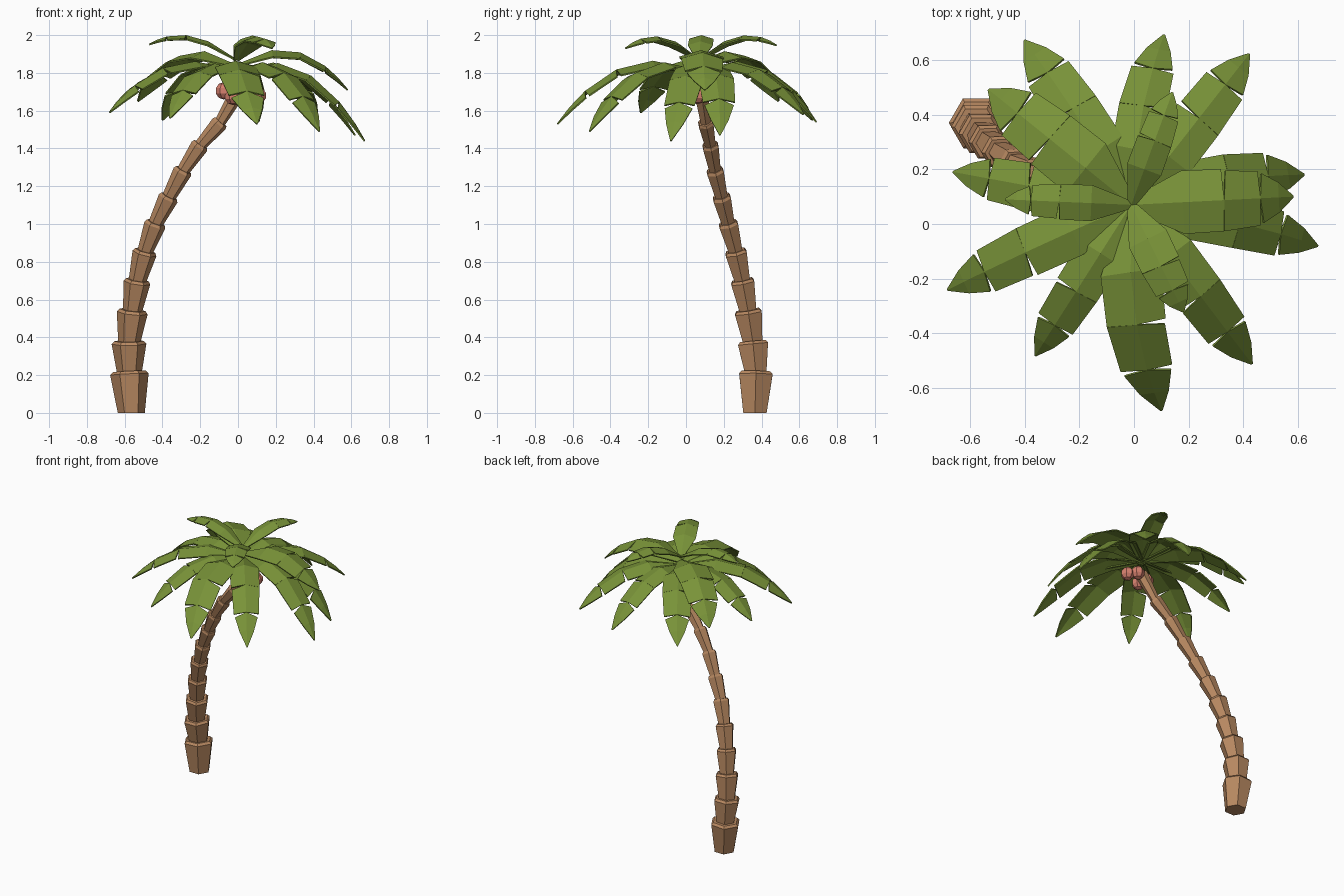
import bpy, bmesh, math
from mathutils import Vector

if "Cube" in bpy.data.objects:
    bpy.data.objects.remove(bpy.data.objects["Cube"])


def material(name, rgb):
    m = bpy.data.materials.new(name)
    m.diffuse_color = (*rgb, 1)
    m.use_nodes = True
    m.node_tree.nodes["Principled BSDF"].inputs["Base Color"].default_value = m.diffuse_color
    return m


GREEN = material("leaf_green", (0.19, 0.29, 0.04))
BARK = material("bark_brown", (0.48, 0.25, 0.12))
NUT = material("nut_red", (0.68, 0.22, 0.16))


def finish(bm, name, mat):
    me = bpy.data.meshes.new(name)
    bm.to_mesh(me)
    bm.free()
    me.materials.append(mat)
    ob = bpy.data.objects.new(name, me)
    bpy.context.collection.objects.link(ob)
    return ob


# Trunk: stacked hexagonal cups along a leaning path (x, y, z, rim radius)
PATH = [(-.565, .365, 0, 0), (-.575, .37, .205, .102), (-.577, .355, .365, .092),
        (-.56, .33, .53, .082), (-.535, .30, .69, .071), (-.495, .265, .845, .065),
        (-.44, .225, .995, .058), (-.37, .19, 1.135, .054), (-.295, .155, 1.275, .051),
        (-.205, .13, 1.41, .048), (-.1, .105, 1.53, .045), (.0, .08, 1.70, .042)]


def ring(bm, c, d, r):
    u = (Vector((1, 0, 0)) - d * d.x).normalized()
    v = d.cross(u)
    out = []
    for k in range(6):
        a = k * math.pi / 3
        p = c + (u * math.cos(a) + v * math.sin(a)) * r
        p.z = max(p.z, 0)
        out.append(bm.verts.new(p))
    return out


bm = bmesh.new()
for i, (a, b) in enumerate(zip(PATH, PATH[1:])):
    p0, p1, r = Vector(a[:3]), Vector(b[:3]), b[3]
    d = (p1 - p0).normalized()
    d0 = Vector((0, 0, 1)) if i == 0 else d
    rings = [ring(bm, p0, d0, r * 0.7), ring(bm, p1, d, r), ring(bm, p1 + d * 0.015, d, r * 0.85)]
    for lo, hi in zip(rings, rings[1:]):
        for k in range(6):
            n = (k + 1) % 6
            bm.faces.new((lo[k], lo[n], hi[n], hi[k]))
    bm.faces.new(rings[0][::-1])
    bm.faces.new(rings[-1])
finish(bm, "trunk", BARK)

# Frond: folded blade along an arched spine; each (t, width) section is split
# from the next by a narrow notch, open on one side at the first split
SECTIONS = [[(0.0, .2), (.3, 1.0), (.54, .98)],
            [(.565, .93), (.77, .86)],
            [(.795, .78), (.9, .48), (1.0, .03)]]
SPINE = [(0.0, .3, .55), (.55, .78), (.78, .9, 1.0)]
CROWN = Vector((-0.01, 0.07, 0))


def frond(name, tip, base_z, ctrl_z, half, bend=0.0, notch_side=1):
    p0 = CROWN + Vector((0, 0, base_z))
    p2 = Vector(tip)
    side = Vector((-(p2 - p0).y, (p2 - p0).x, 0)).normalized()
    p1 = p0.lerp(p2, .55) + side * bend
    p1.z = ctrl_z

    def spine(t):
        return p0 * (1 - t) ** 2 + p1 * 2 * t * (1 - t) + p2 * t * t

    bm = bmesh.new()
    mids = {t: bm.verts.new(spine(t)) for s in SPINE for t in s}
    for i, (sec, sp) in enumerate(zip(SECTIONS, SPINE)):
        for sgn in (1, -1):
            edge = []
            for k, (t, w) in enumerate(sec):
                if i == 1 and k == 0 and sgn != notch_side:
                    t, w = SECTIONS[0][-1]
                # the blade edge sags below the central rib
                edge.append(bm.verts.new(spine(t) + side * sgn * w * half
                                         - Vector((0, 0, .3 * w * half))))
            for k in range(len(sec) - 1):
                f = [mids[sp[k]], mids[sp[k + 1]], edge[k + 1], edge[k]]
                bm.faces.new(f if sgn < 0 else f[::-1])
    bmesh.ops.recalc_face_normals(bm, faces=bm.faces)
    ob = finish(bm, name, GREEN)
    mod = ob.modifiers.new("thickness", "SOLIDIFY")
    mod.thickness = 0.008
    mod.offset = 0


# Lower, middle and upper fronds: tip, arch control height, half width, sideways bend
LOWER = [((.67, -.08, 1.44), 1.98, .095, .04), ((.43, -.51, 1.49), 1.98, .095, .0),
         ((.10, -.68, 1.53), 1.99, .11, -.09), ((-.36, -.48, 1.56), 1.95, .085, .0),
         ((-.68, -.24, 1.59), 1.97, .095, -.01), ((-.66, .19, 1.62), 1.96, .09, .0),
         ((-.40, .67, 1.55), 1.98, .10, -.02), ((.11, .69, 1.54), 1.98, .09, .05),
         ((.42, .62, 1.58), 1.96, .095, .0), ((.62, .18, 1.47), 1.98, .10, .05)]
for i, (tip, z, w, b) in enumerate(LOWER):
    frond(f"lower_frond_{i}", tip, 1.81, z, w, b, (-1) ** i)
MIDDLE = [((.58, .10, 1.71), 2.05, .115), ((-.53, .49, 1.65), 2.05, .115)]
for i, (tip, z, w) in enumerate(MIDDLE):
    frond(f"middle_frond_{i}", tip, 1.84, z, w)
UPPER = [((-.47, .09, 1.95), .065), ((.14, .48, 1.945), .065), ((.18, -.32, 1.93), .075)]
for i, (tip, w) in enumerate(UPPER):
    frond(f"upper_frond_{i}", tip, 1.87, 2.075, w)

# Nuts hanging under the crown
for i, p in enumerate([(-.075, .04, 1.705), (-.025, .015, 1.675), (.105, .06, 1.68), (.05, .10, 1.69)]):
    bm = bmesh.new()
    bmesh.ops.create_uvsphere(bm, u_segments=7, v_segments=5, radius=.046)
    bmesh.ops.translate(bm, verts=bm.verts, vec=p)
    finish(bm, f"nut_{i}", NUT)
